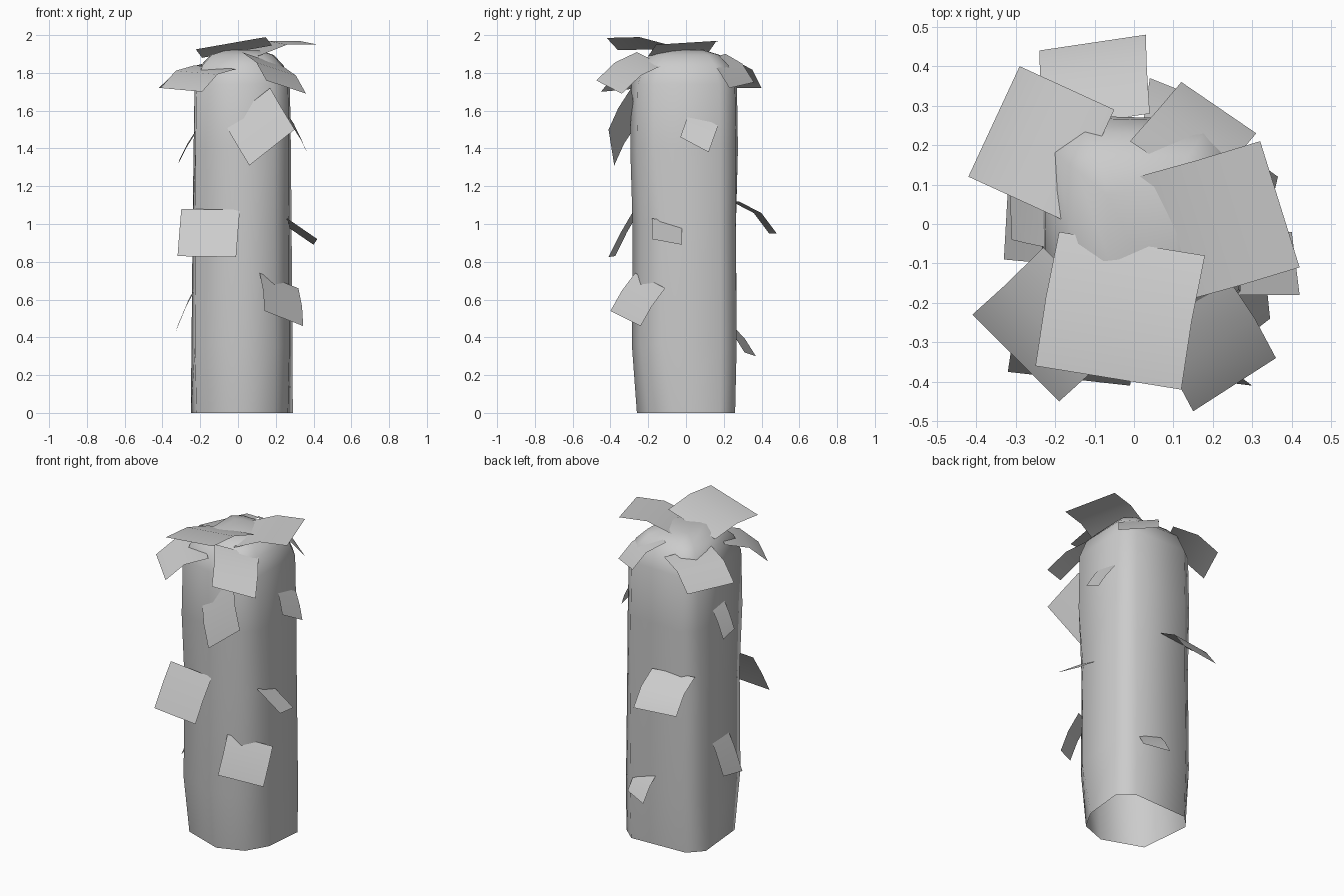
import bpy, bmesh
from mathutils import Vector


def make_object(name, bm):
    mesh = bpy.data.meshes.new(name)
    bm.to_mesh(mesh)
    bm.free()
    for p in mesh.polygons:
        p.use_smooth = True
    ob = bpy.data.objects.new(name, mesh)
    bpy.context.collection.objects.link(ob)
    return ob


# Trunk: irregular eight-sided section blended from foot to shoulder, open underneath
foot = [(-0.22, -0.17), (0.03, -0.26), (0.19, -0.20), (0.265, -0.07),
        (0.29, 0.18), (0.20, 0.26), (-0.17, 0.245), (-0.25, 0.16)]
shoulder = [(-0.225, -0.24), (0.03, -0.295), (0.19, -0.26), (0.27, -0.17),
            (0.28, 0.18), (0.20, 0.265), (-0.15, 0.275), (-0.235, 0.21)]
# height, blend, scale
levels = [(0.0, 0.0, 1.0), (0.36, 0.6, 1.02), (1.0, 0.65, 1.0), (1.4, 1.0, 1.0),
          (1.74, 1.0, 0.98), (1.84, 1.0, 0.85), (1.895, 1.0, 0.65), (1.92, 1.0, 0.35)]
bm = bmesh.new()
rings = []
for z, t, s in levels:
    ring = []
    for (x0, y0), (x1, y1) in zip(foot, shoulder):
        x, y = x0 + (x1 - x0) * t, y0 + (y1 - y0) * t
        ring.append(bm.verts.new((0.02 + (x - 0.02) * s, y * s, z)))
    rings.append(ring)
n = len(foot)
for lo, hi in zip(rings, rings[1:]):
    for i in range(n):
        j = (i + 1) % n
        bm.faces.new((lo[i], lo[j], hi[j], hi[i]))
bm.faces.new(rings[-1])
make_object("trunk", bm)


# Leaf card: inner corner a, outer corners b and c, arched across the middle
def leaf_card(name, a, b, c, arch):
    a, b, c = Vector(a), Vector(b), Vector(c)
    d = a + c - b
    normal = (b - a).cross(c - b).normalized()
    middle = (a + c) / 2
    if normal.dot(Vector((middle.x, middle.y, 0.4))) < 0:
        normal.negate()
    bm = bmesh.new()
    rows = [(a, d), ((a + b) / 2 + normal * arch, (c + d) / 2 + normal * arch), (b, c)]
    rows = [[bm.verts.new(p) for p in row] for row in rows]
    for p, q in zip(rows, rows[1:]):
        f = bm.faces.new((p[0], q[0], q[1], p[1]))
        f.normal_update()
        if f.normal.dot(normal) < 0:
            f.normal_flip()
    make_object(name, bm)


# Crown of leaves around the top
crown = [
    ((-0.19, -0.02, 1.88), (-0.25, -0.36, 1.92), (0.12, -0.42, 1.985), 0.025),
    ((0.11, -0.20, 1.89), (0.42, -0.11, 1.95), (0.32, 0.21, 1.97), 0.03),
    ((-0.18, 0.01, 1.85), (-0.42, 0.12, 1.72), (-0.29, 0.40, 1.72), 0.035),
    ((-0.23, -0.06, 1.84), (-0.41, -0.23, 1.72), (-0.19, -0.45, 1.70), 0.035),
    ((0.02, -0.26, 1.91), (0.15, -0.475, 1.76), (0.36, -0.34, 1.69), 0.025),
    ((0.18, 0.08, 1.87), (0.31, 0.23, 1.72), (0.12, 0.36, 1.75), 0.03),
]
# Scattered leaves down the trunk sides
side = [
    ((-0.07, -0.26, 1.53), (0.06, -0.38, 1.31), (0.30, -0.41, 1.50), 0.01),
    ((-0.30, -0.24, 1.08), (-0.32, -0.375, 0.83), (-0.01, -0.41, 0.825), 0.005),
    ((0.115, -0.27, 0.74), (0.14, -0.40, 0.54), (0.345, -0.24, 0.46), 0.01),
    ((0.26, -0.18, 1.03), (0.42, -0.18, 0.92), (0.40, -0.02, 0.89), 0.0),
    ((0.25, 0.02, 1.60), (0.33, -0.03, 1.46), (0.365, 0.12, 1.38), 0.005),
    ((-0.22, -0.06, 1.50), (-0.31, -0.04, 1.34), (-0.315, 0.08, 1.32), 0.005),
    ((-0.20, -0.10, 0.70), (-0.33, -0.09, 0.43), (-0.32, 0.085, 0.46), 0.008),
    ((-0.23, 0.24, 1.12), (-0.24, 0.44, 0.95), (0.03, 0.48, 0.95), 0.03),
    ((0.02, 0.24, 0.47), (0.04, 0.37, 0.30), (0.19, 0.31, 0.32), 0.01),
]
for i, leaf in enumerate(crown):
    leaf_card(f"crown_leaf_{i + 1}", *leaf)
for i, leaf in enumerate(side):
    leaf_card(f"side_leaf_{i + 1}", *leaf)
